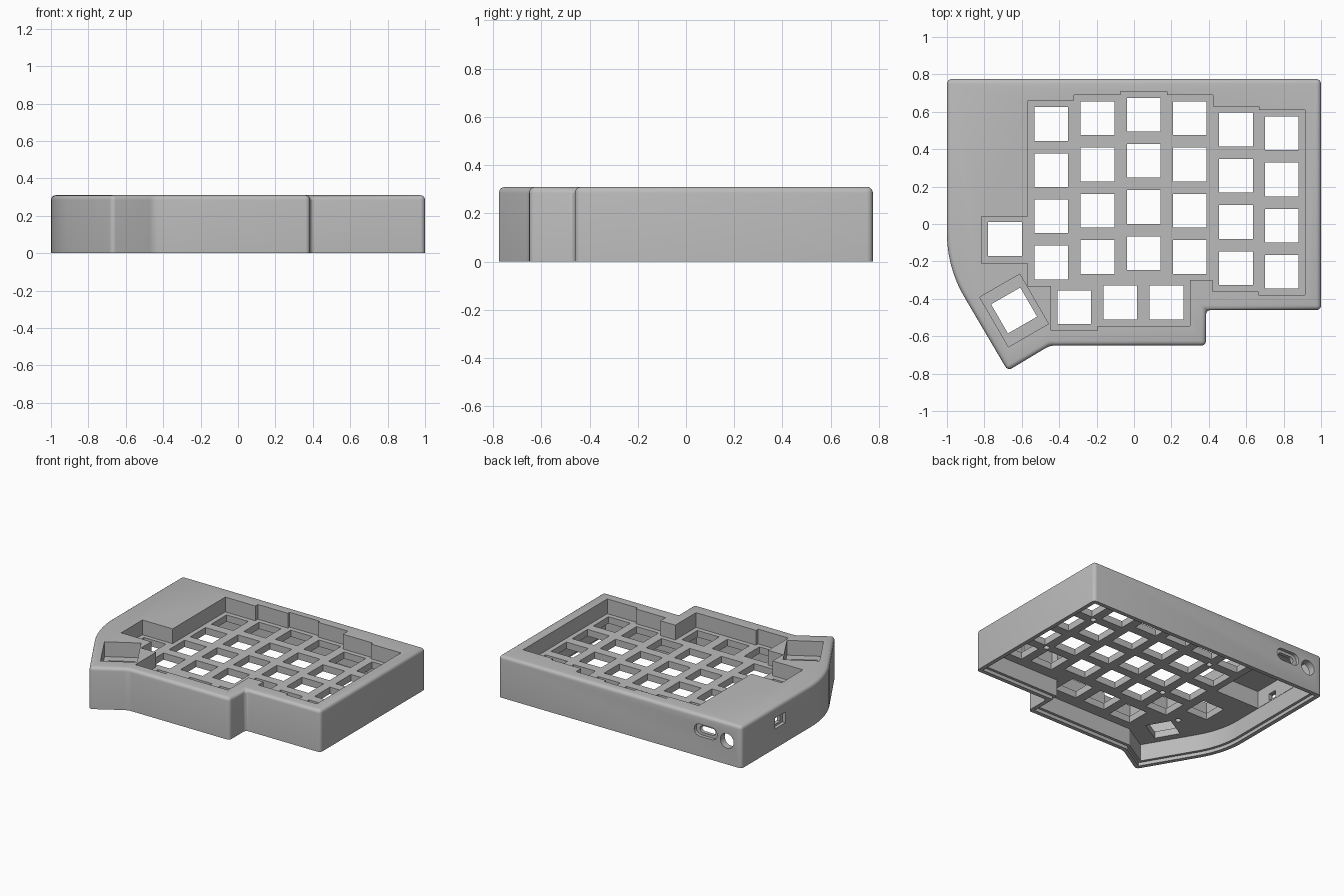
import bpy, bmesh, math
from mathutils import Matrix, Vector

cube = bpy.data.objects.get("Cube")
if cube:
    bpy.data.objects.remove(cube, do_unlink=True)

HEIGHT, PLATE_TOP, PLATE_LOW = 0.31, 0.20, 0.15
PITCH, HOLE = 0.247, 0.18

grey = bpy.data.materials.new("plain grey")
grey.use_nodes = True
shade = (0.5, 0.5, 0.5, 1)
grey.diffuse_color = shade
grey.node_tree.nodes["Principled BSDF"].inputs["Base Color"].default_value = shade


def prism(bm, points, z0, z1, matrix=Matrix()):
    """Extrude a flat profile from z0 to z1."""
    low = [bm.verts.new(matrix @ Vector((x, y, z0))) for x, y in points]
    high = [bm.verts.new(matrix @ Vector((x, y, z1))) for x, y in points]
    bm.faces.new(low[::-1])
    bm.faces.new(high)
    n = len(points)
    for i in range(n):
        j = (i + 1) % n
        bm.faces.new((low[i], low[j], high[j], high[i]))


def rect(x0, x1, y0, y1):
    return [(x0, y0), (x1, y0), (x1, y1), (x0, y1)]


def square(cx, cy, w, h, angle=0.0):
    c, s = math.cos(angle), math.sin(angle)
    return [(cx + x * c - y * s, cy + x * s + y * c)
            for x, y in rect(-w / 2, w / 2, -h / 2, h / 2)]


def stadium(cx, cy, half, radius, n=10):
    """Round-ended slot; half = 0 gives a circle."""
    pts = []
    for side, start in ((1, -math.pi / 2), (-1, math.pi / 2)):
        for i in range(n + (1 if half else 0)):
            a = start + math.pi * i / n
            pts.append((cx + side * half + radius * math.cos(a), cy + radius * math.sin(a)))
    return pts


def inset(points, d):
    """Mitred inward offset of a counter-clockwise outline."""
    out, n = [], len(points)
    for i in range(n):
        p, q, r = (Vector(points[k % n]) for k in (i - 1, i, i + 1))
        a, b = (q - p).normalized(), (r - q).normalized()
        na, nb = Vector((-a.y, a.x)), Vector((-b.y, b.x))
        out.append(tuple(q + (na + nb) * d / (1 + na.dot(nb))))
    return out


def make_object(name, bm):
    bmesh.ops.recalc_face_normals(bm, faces=bm.faces)
    mesh = bpy.data.meshes.new(name)
    bm.to_mesh(mesh)
    bm.free()
    mesh.materials.append(grey)
    ob = bpy.data.objects.new(name, mesh)
    bpy.context.scene.collection.objects.link(ob)
    return ob


def cut(body, name, shapes):
    """Subtract a group of prisms from the body."""
    bm = bmesh.new()
    for shape in shapes:
        prism(bm, *shape)
    cutter = make_object(name, bm)
    cutter.hide_render = True
    mod = body.modifiers.new(name, 'BOOLEAN')
    mod.operation, mod.solver, mod.use_self = 'DIFFERENCE', 'EXACT', True
    mod.object = cutter
    bpy.context.view_layer.objects.active = body
    bpy.ops.object.modifier_apply(modifier=name)
    bpy.data.objects.remove(cutter, do_unlink=True)


# Case outline, counter-clockwise, with a curved left flank
outline = [(1, 0.775), (-1, 0.775)]
for i in range(11):
    a = math.radians(180 + 3 * i)
    outline.append((-0.33 + 0.67 * math.cos(a), -0.05 + 0.67 * math.sin(a)))
outline += [(-0.675, -0.785), (-0.45, -0.65), (0.385, -0.65), (0.385, -0.46), (1, -0.46)]

# Solid case with rounded corners and top rim
bm = bmesh.new()
prism(bm, outline, 0, HEIGHT)
bmesh.ops.recalc_face_normals(bm, faces=bm.faces)
rounded = []
for e in bm.edges:
    upright = abs(e.verts[0].co.z - e.verts[1].co.z) > 0.1
    on_top = min(v.co.z for v in e.verts) > 0.1
    if on_top or (upright and e.calc_face_angle() > 0.3):
        rounded.append(e)
bmesh.ops.bevel(bm, geom=rounded, offset=0.025, offset_type='OFFSET', segments=4,
                profile=0.5, affect='EDGES', clamp_overlap=False)
case = make_object("keyboard_case", bm)

# Hollow underside, with a rebate for a base plate and a controller bay
cut(case, "cavity", [
    (inset(outline, 0.05), -0.06, PLATE_LOW),
    (inset(outline, 0.03), -0.05, 0.025),
    (rect(-0.948, -0.585, 0.17, 0.723), 0.1, 0.28),
])

# Staggered key columns: x centre, y of the top key
columns = [(-0.442, 0.535), (-0.195, 0.565), (0.052, 0.585),
           (0.298, 0.565), (0.545, 0.505), (0.79, 0.485)]
thumbs = [(-0.32, -0.445), (-0.073, -0.42), (0.174, -0.42)]
side_key, turned_key, tilt = (-0.69, -0.08), (-0.641, -0.4625), math.radians(30)

# Key wells sunk into the top
half = PITCH / 2 + 0.001
wells = [rect(x - half, x + half, y - 3 * PITCH - half, y + half) for x, y in columns]
wells += [rect(x - half, x + half, y - half, -0.28) for x, y in thumbs]
wells.append(rect(-0.815, -0.55, -0.21, 0.04))
wells.append(square(*turned_key, PITCH, 0.307, tilt))
cut(case, "wells", [(w, PLATE_TOP, 0.4) for w in wells])

# Square switch openings through the plate
keys = [(x, y - row * PITCH) for x, y in columns for row in range(4)]
keys += thumbs + [side_key]
openings = [square(x, y, HOLE, HOLE) for x, y in keys]
openings.append(square(*turned_key, HOLE, HOLE, tilt))
cut(case, "switch_openings", [(o, 0.1, 0.25) for o in openings])

# Blind screw holes under the plate
screws = [(0.67, 0.37), (0.67, -0.12), (-0.318, 0.41), (-0.318, -0.08), (-0.64, -0.30)]
cut(case, "screw_holes", [(stadium(x, y, 0, 0.02), 0.1, 0.185) for x, y in screws])

# Ports: slot in a pocket and round jack at the back, small window on the side
back = Matrix.Rotation(math.pi / 2, 4, 'X')
cut(case, "ports", [
    (stadium(-0.705, 0.195, 0.05, 0.045), -0.85, -0.75, back),
    (stadium(-0.705, 0.195, 0.04, 0.025), -0.84, -0.68, back),
    (stadium(-0.88, 0.175, 0, 0.055), -0.85, -0.68, back),
    (rect(-1.1, -0.975, 0.26, 0.38), 0.145, 0.225),
    (rect(-1.09, -0.92, 0.285, 0.355), 0.16, 0.21),
])

# Smooth the rounded rim, keep the cuts crisp
bpy.ops.object.select_all(action='DESELECT')
case.select_set(True)
bpy.context.view_layer.objects.active = case
bpy.ops.object.shade_smooth_by_angle(angle=math.radians(30))
